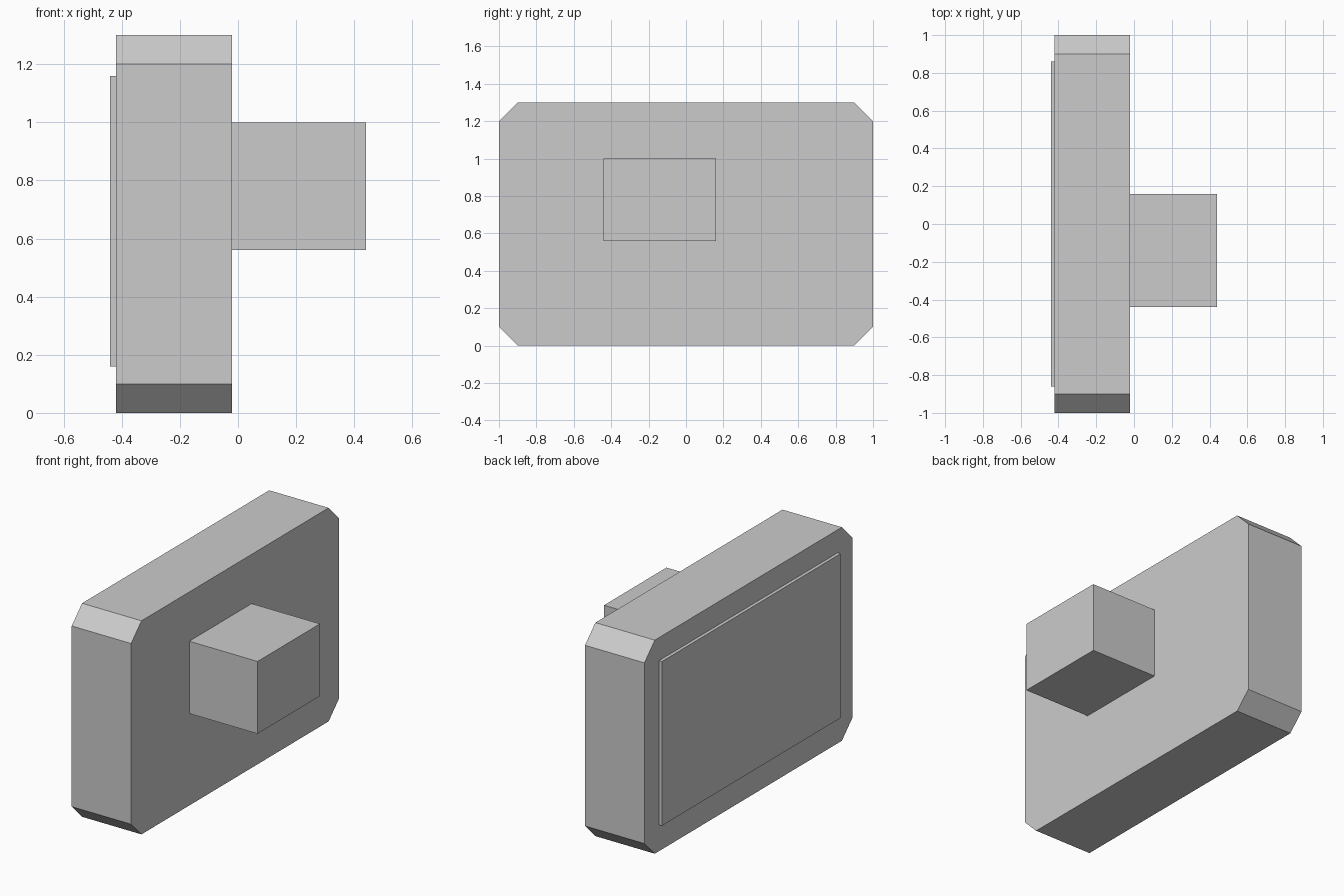
import bpy
import bmesh

cube = bpy.data.objects.get("Cube")
if cube:
    bpy.data.objects.remove(cube, do_unlink=True)

grey = bpy.data.materials.new("light_grey")
grey.use_nodes = True
colour = (0.6, 0.6, 0.6, 1)
grey.diffuse_color = colour
grey.node_tree.nodes["Principled BSDF"].inputs["Base Color"].default_value = colour


def box(name, low, high, corner=0):
    """Box between two corners; corner chamfers the four edges along x."""
    bm = bmesh.new()
    bmesh.ops.create_cube(bm, size=1)
    for v in bm.verts:
        v.co = [b if c > 0 else a for c, a, b in zip(v.co, low, high)]
    if corner:
        along_x = [e for e in bm.edges
                   if abs(e.verts[0].co.x - e.verts[1].co.x) > 0.01]
        bmesh.ops.bevel(bm, geom=along_x, offset=corner, segments=1,
                        affect='EDGES')
    mesh = bpy.data.meshes.new(name)
    bm.to_mesh(mesh)
    bm.free()
    mesh.materials.append(grey)
    obj = bpy.data.objects.new(name, mesh)
    bpy.context.collection.objects.link(obj)
    return obj


# Chamfered housing slab
box("housing", (-0.42, -1, 0), (-0.02, 1, 1.3), corner=0.1)
# Thin raised panel on one broad side
box("raised_panel", (-0.44, -0.86, 0.16), (-0.42, 0.86, 1.16))
# Off-centre block on the other broad side
box("mount_block", (-0.02, -0.44, 0.56), (0.44, 0.16, 1.0))
